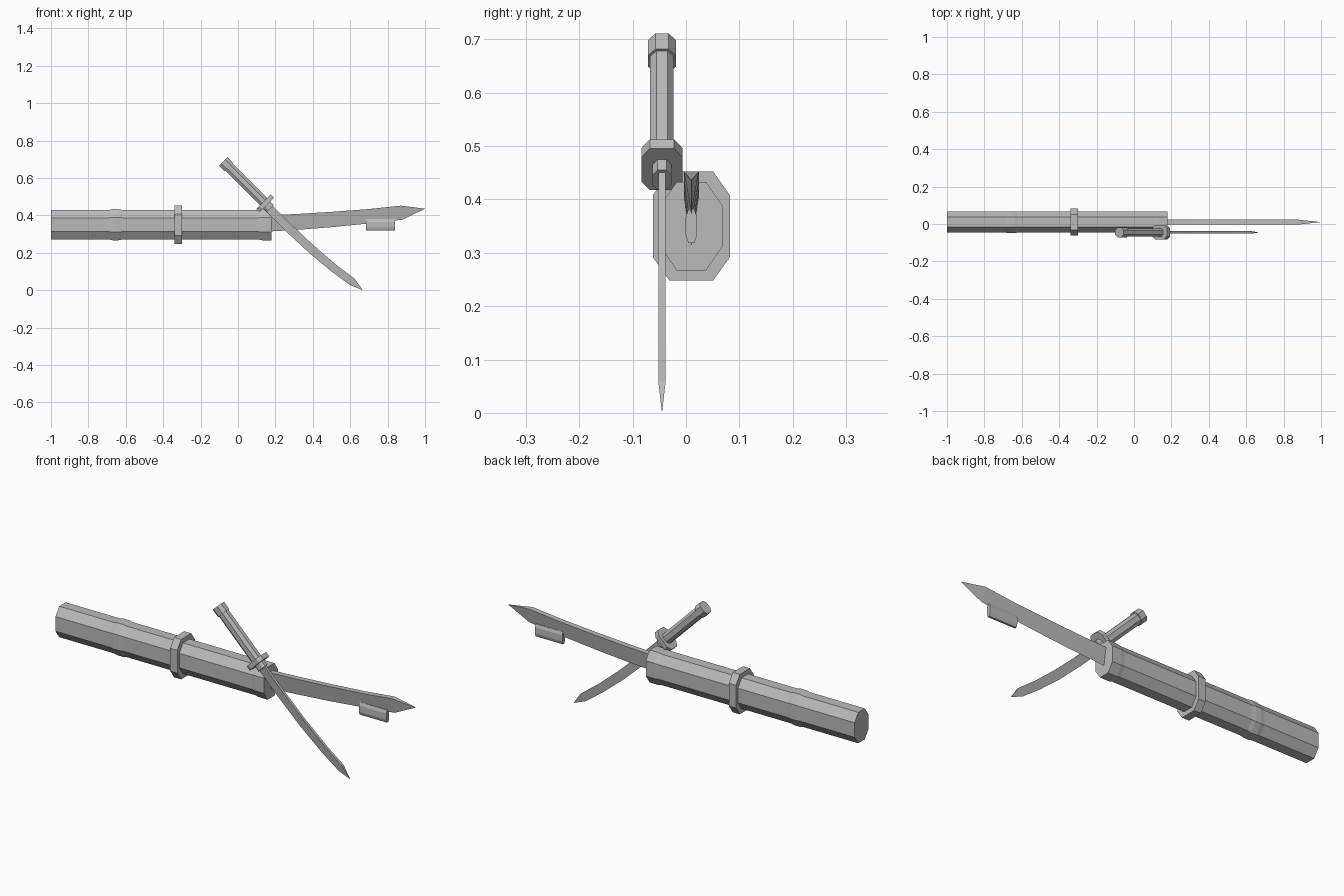
import bpy, bmesh, math
from mathutils import Matrix, Vector

cube = bpy.data.objects.get("Cube")
if cube:
    bpy.data.objects.remove(cube, do_unlink=True)

# Single flat colour
grey = bpy.data.materials.new("plain grey")
grey.use_nodes = True
colour = (0.5, 0.5, 0.5, 1)
grey.diffuse_color = colour
grey.node_tree.nodes["Principled BSDF"].inputs["Base Color"].default_value = colour


def finish(name, bm, matrix=None):
    if matrix:
        bm.transform(matrix)
    bmesh.ops.recalc_face_normals(bm, faces=bm.faces)
    mesh = bpy.data.meshes.new(name)
    bm.to_mesh(mesh)
    bm.free()
    mesh.materials.append(grey)
    obj = bpy.data.objects.new(name, mesh)
    bpy.context.collection.objects.link(obj)
    return obj


def skin(bm, rings):
    """Join closed rings of points into a capped solid."""
    loops = [[bm.verts.new(p) for p in ring] for ring in rings]
    for a, b in zip(loops, loops[1:]):
        n = len(a)
        for i in range(n):
            bm.faces.new((a[i], a[(i + 1) % n], b[(i + 1) % n], b[i]))
    bm.faces.new(loops[0])
    bm.faces.new(loops[-1])
    return loops


def octagon(x, hy, hz, flat):
    fy, fz = hy * flat, hz * flat
    return [(x, y, z) for y, z in (
        (fy, hz), (hy, fz), (hy, -fz), (fy, -hz),
        (-fy, -hz), (-hy, -fz), (-hy, fz), (-fy, hz))]


def rod(name, sections, matrix, flat=0.47):
    """Eight-sided rod along local x; sections are (x, half y, half z)."""
    bm = bmesh.new()
    skin(bm, [octagon(x, hy, hz, flat) for x, hy, hz in sections])
    return finish(name, bm, matrix)


def blade(name, stations, tip, y, half):
    """Wedge blade; stations are (spine x, spine z, edge x, edge z)."""
    bm = bmesh.new()
    rings = [[(sx, y - half, sz), (sx, y + half, sz), (ex, y, ez)]
             for sx, sz, ex, ez in stations]
    loops = skin(bm, rings)
    end = bm.faces[-1] if bm.faces.ensure_lookup_table() is None else None
    bm.faces.remove(end)
    point = bm.verts.new((tip[0], y, tip[1]))
    last = loops[-1]
    for i in range(3):
        bm.faces.new((last[i], last[(i + 1) % 3], point))
    return finish(name, bm)


# Long sword: handle with raised bands, ring, blade and small bar
long_axis = Matrix.Translation((0, 0.01, 0.35))
thin, thick = (0.056, 0.079), (0.058, 0.083)
rod("long_handle", [
    (-1.0, *thin), (-0.69, *thin), (-0.67, *thick), (-0.64, *thick),
    (-0.62, *thin), (0.11, *thin), (0.13, *thick), (0.18, *thick)], long_axis)
rod("handle_ring", [(-0.34, 0.072, 0.102), (-0.30, 0.072, 0.102)], long_axis, 0.57)
blade("long_blade", [
    (0.15, 0.40, 0.15, 0.313), (0.32, 0.408, 0.32, 0.323),
    (0.5, 0.419, 0.5, 0.337), (0.7, 0.434, 0.7, 0.357),
    (0.87, 0.452, 0.88, 0.377)], (1.0, 0.436), 0.01, 0.014)
rod("blade_bar", [(0.685, 0.011, 0.032), (0.84, 0.011, 0.032)],
    Matrix.Translation((0, 0.01, 0.35)), 0.5)

# Short sword, tilted in front of the long one
short_axis = Matrix.Translation((0.145, -0.045, 0.465)) @ Matrix.Rotation(math.radians(45), 4, "Y")
rod("short_handle", [(-0.30, 0.022, 0.027), (0.0, 0.022, 0.027)], short_axis)
rod("short_pommel", [(-0.316, 0.026, 0.032), (-0.275, 0.026, 0.032)], short_axis)
rod("short_guard", [(-0.012, 0.038, 0.055), (0.012, 0.038, 0.055)], short_axis, 0.6)
rod("short_collar", [(0.01, 0.018, 0.026), (0.04, 0.018, 0.026)], short_axis)
blade("short_blade", [
    (0.166, 0.471, 0.134, 0.439), (0.296, 0.341, 0.263, 0.309),
    (0.415, 0.230, 0.384, 0.196), (0.53, 0.132, 0.505, 0.096),
    (0.625, 0.060, 0.60, 0.027)], (0.667, 0.0), -0.045, 0.007)
